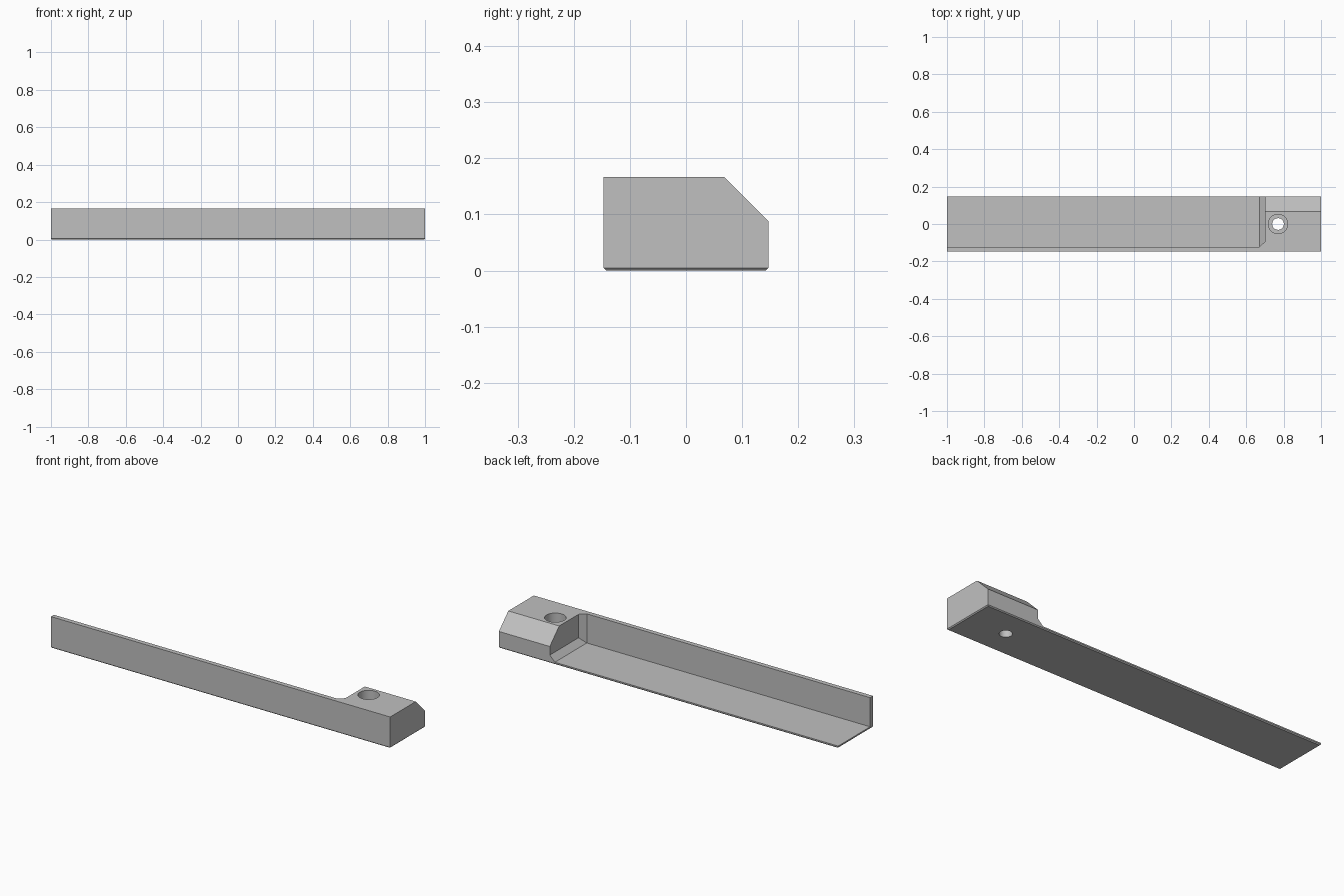
import bpy, bmesh, math

cube = bpy.data.objects.get("Cube")
if cube:
    bpy.data.objects.remove(cube, do_unlink=True)

HX, HY, TOP = 1.0, 0.147, 0.167      # half length, half depth, height
EDGE, SLOPE = 0.005, 0.079           # foot chamfer, back chamfer of the block
FLOOR, WALL, STEP = 0.012, 0.025, 0.03
STOP_X, HOLE_X = 0.70, 0.77

grey = bpy.data.materials.new("plain grey")
grey.use_nodes = True
colour = (0.53, 0.53, 0.53, 1)
grey.diffuse_color = colour
grey.node_tree.nodes["Principled BSDF"].inputs["Base Color"].default_value = colour


def add_object(name, bm):
    bmesh.ops.recalc_face_normals(bm, faces=bm.faces)
    mesh = bpy.data.meshes.new(name)
    bm.to_mesh(mesh)
    bm.free()
    mesh.materials.append(grey)
    obj = bpy.data.objects.new(name, mesh)
    bpy.context.scene.collection.objects.link(obj)
    return obj


def convex_solid(name, points):
    """Flat-faced solid wrapped around its corner points."""
    bm = bmesh.new()
    for p in points:
        bm.verts.new(p)
    bmesh.ops.convex_hull(bm, input=bm.verts[:])
    bmesh.ops.dissolve_limit(bm, angle_limit=math.radians(1),
                             verts=bm.verts[:], edges=bm.edges[:])
    return add_object(name, bm)


def cylinder(name, radius, bottom, top):
    bm = bmesh.new()
    bmesh.ops.create_cone(bm, cap_ends=True, segments=48, radius1=radius,
                          radius2=radius, depth=top - bottom)
    bmesh.ops.translate(bm, verts=bm.verts, vec=(HOLE_X, 0, (top + bottom) / 2))
    return add_object(name, bm)


def rectangle(hx, hy, z):
    return [(sx * hx, sy * hy, z) for sx in (-1, 1) for sy in (-1, 1)]


# Bar with a chamfered foot and a sloped back top edge
points = rectangle(HX - EDGE, HY - EDGE, 0) + rectangle(HX, HY, EDGE)
for x in (-HX, HX):
    points += [(x, -HY, TOP), (x, HY - SLOPE, TOP), (x, HY, TOP - SLOPE)]
bar = convex_solid("angle_bar_with_block", points)

# Long pocket that leaves the floor, front wall and end block
inner, far_y, far_x, high = WALL - HY, 0.3, -1.1, 0.3
root = STOP_X - STEP
points = [(x, y, z) for x in (far_x, root) for y in (inner, far_y) for z in (FLOOR, high)]
points += [(STOP_X, y, z) for y in (inner + STEP * 0.9, far_y)
           for z in (FLOOR + STEP, high)]
pocket = convex_solid("pocket_cutter", points)

# Stepped screw hole
bore = cylinder("screw_hole_cutter", 0.031, -0.1, 0.3)
recess = cylinder("screw_head_cutter", 0.052, 0.07, 0.3)

for cutter in (pocket, bore, recess):
    cutter.hide_render = True
    cutter.hide_viewport = True
    cut = bar.modifiers.new(cutter.name, 'BOOLEAN')
    cut.operation = 'DIFFERENCE'
    cut.solver = 'EXACT'
    cut.object = cutter

# Apply the cuts and drop the cutters
bpy.context.view_layer.update()
graph = bpy.context.evaluated_depsgraph_get()
result = bpy.data.meshes.new_from_object(bar.evaluated_get(graph))
bar.modifiers.clear()
bar.data = result
for cutter in (pocket, bore, recess):
    bpy.data.objects.remove(cutter, do_unlink=True)

# Smooth hole walls, sharp edges elsewhere
bpy.ops.object.select_all(action='DESELECT')
bar.select_set(True)
bpy.context.view_layer.objects.active = bar
bpy.ops.object.shade_smooth_by_angle(angle=math.radians(20))
